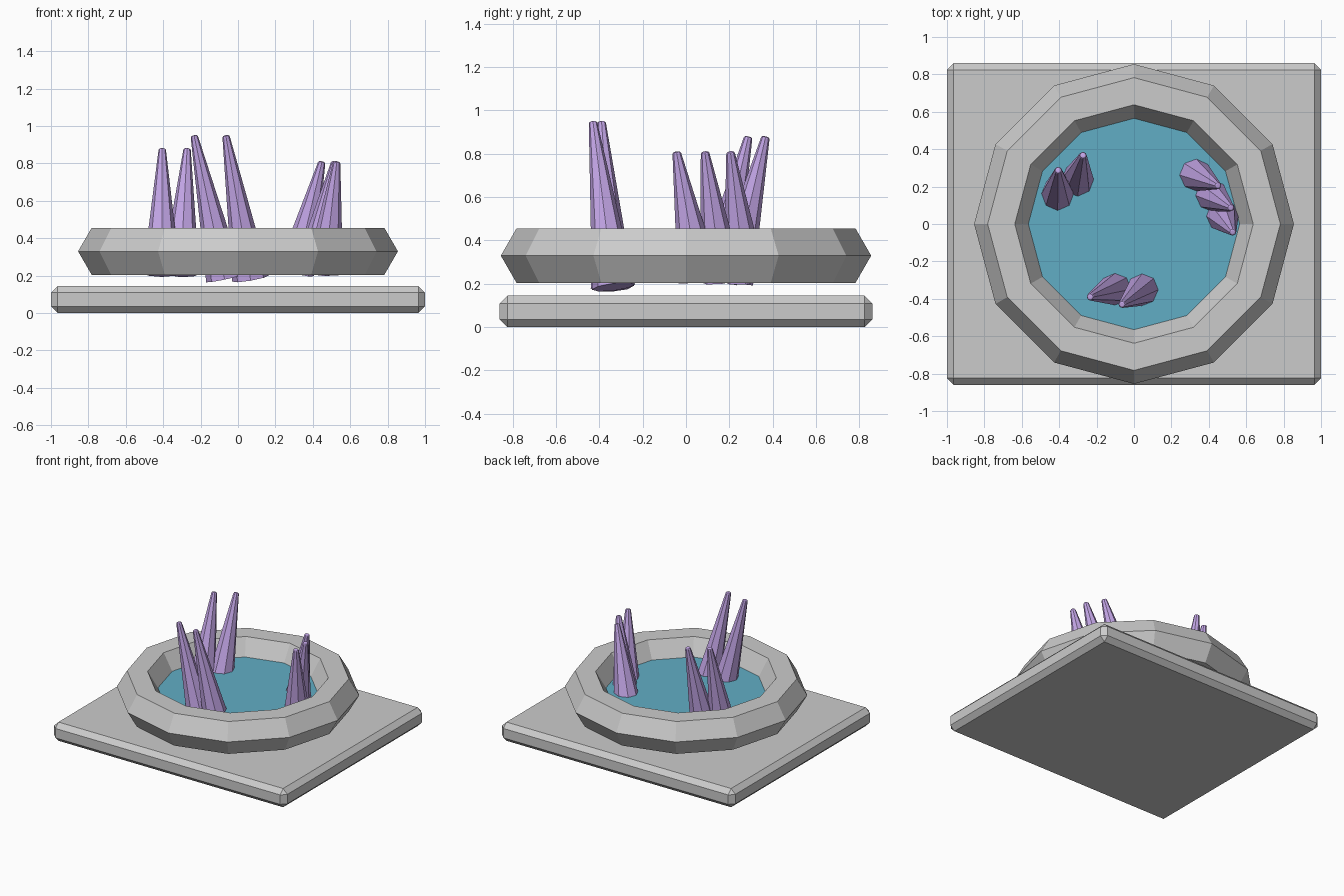
import bpy, bmesh, math
from mathutils import Vector, Matrix

if "Cube" in bpy.data.objects:
    bpy.data.objects.remove(bpy.data.objects["Cube"])


def material(name, color):
    m = bpy.data.materials.new(name)
    m.diffuse_color = (*color, 1)
    m.use_nodes = True
    m.node_tree.nodes["Principled BSDF"].inputs["Base Color"].default_value = m.diffuse_color
    return m


def make_object(name, bm, mat=None):
    bmesh.ops.recalc_face_normals(bm, faces=bm.faces)
    me = bpy.data.meshes.new(name)
    bm.to_mesh(me)
    bm.free()
    ob = bpy.data.objects.new(name, me)
    bpy.context.collection.objects.link(ob)
    if mat:
        me.materials.append(mat)
    return ob


water_mat = material("water_blue", (0.12, 0.42, 0.56))
crystal_mat = material("crystal_purple", (0.55, 0.38, 0.8))

# Chamfered base slab
bm = bmesh.new()
bmesh.ops.create_cube(bm, size=1, matrix=Matrix.Translation((0, 0, 0.0725))
                      @ Matrix.Diagonal((2, 1.72, 0.145, 1)))
bmesh.ops.bevel(bm, geom=bm.edges[:], offset=0.036, segments=1, affect='EDGES')
make_object("base_slab", bm)

# Low-poly basin rim
bpy.ops.mesh.primitive_torus_add(location=(0, 0, 0.33), major_segments=12,
                                 minor_segments=6, major_radius=0.71,
                                 minor_radius=0.145)
bpy.context.object.name = "basin_rim"

# Water surface, edge tucked into the rim
bm = bmesh.new()
bmesh.ops.create_circle(bm, cap_ends=True, segments=12, radius=0.6,
                        matrix=Matrix.Translation((0, 0, 0.33)))
make_object("water", bm, water_mat)


def crystal(name, base, tip, r=0.1, r_tip=0.019):
    base, tip = Vector(base), Vector(tip)
    axis = tip - base
    length = axis.length
    bm = bmesh.new()
    bmesh.ops.create_cone(bm, cap_ends=True, segments=8, radius1=r, radius2=r_tip,
                          depth=length, matrix=Matrix.Translation((0, 0, length / 2)))
    # Rounded tip
    top = [e for e in bm.edges if all(v.co.z > length * 0.9 for v in e.verts)]
    bmesh.ops.bevel(bm, geom=top, offset=0.009, segments=2, profile=0.5, affect='EDGES')
    rot = Vector((0, 0, 1)).rotation_difference(axis).to_matrix().to_4x4()
    bm.transform(Matrix.Translation(base) @ rot)
    make_object(name, bm, crystal_mat)


# Crystal clusters: (base centre, tip centre)
clusters = {
    "front_crystal": [((-0.072, -0.34, 0.185), (-0.235, -0.39, 0.95)),
                      ((0.067, -0.335, 0.185), (-0.065, -0.43, 0.95))],
    "left_crystal": [((-0.409, 0.137, 0.215), (-0.405, 0.288, 0.88)),
                     ((-0.307, 0.212, 0.215), (-0.272, 0.368, 0.88))],
    "right_crystal": [((0.308, 0.273, 0.22), (0.449, 0.205, 0.81)),
                      ((0.396, 0.166, 0.22), (0.518, 0.087, 0.81)),
                      ((0.462, 0.06, 0.22), (0.528, -0.044, 0.81))],
}
for name, items in clusters.items():
    for i, (b, t) in enumerate(items, 1):
        crystal(f"{name}_{i}", b, t)
